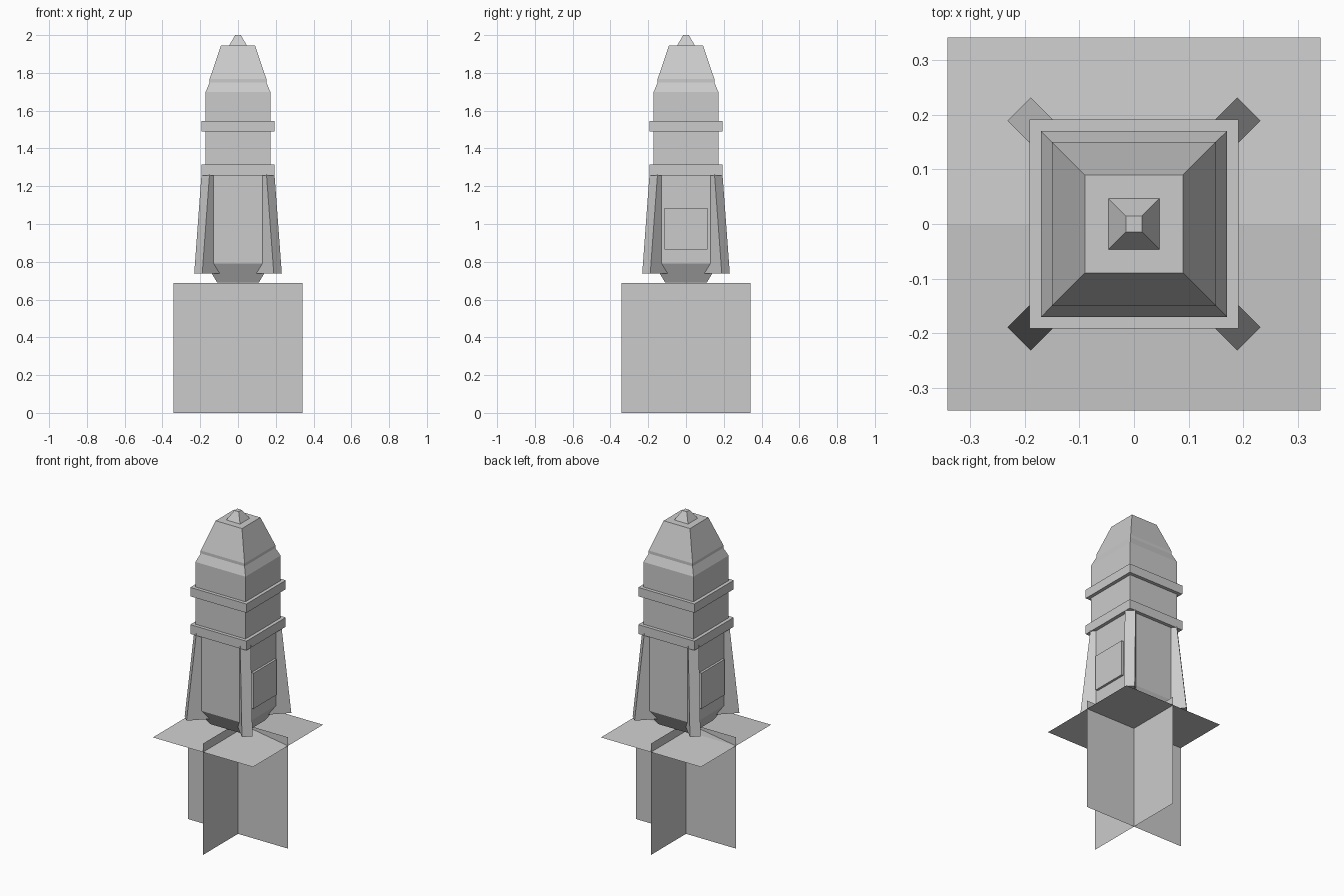
import bpy
import bmesh
from mathutils import Matrix, Vector

cube = bpy.data.objects.get("Cube")
if cube:
    bpy.data.objects.remove(cube, do_unlink=True)

grey = bpy.data.materials.new("plain_grey")
grey.use_nodes = True
grey.diffuse_color = (0.6, 0.6, 0.6, 1)
grey.node_tree.nodes["Principled BSDF"].inputs["Base Color"].default_value = grey.diffuse_color


def make_object(name, bm):
    mesh = bpy.data.meshes.new(name)
    bm.to_mesh(mesh)
    bm.free()
    mesh.materials.append(grey)
    obj = bpy.data.objects.new(name, mesh)
    bpy.context.collection.objects.link(obj)
    return obj


def square_loft(name, profile):
    """Closed square tower from (half width, height) pairs."""
    bm = bmesh.new()
    loops = [[bm.verts.new((sx * w, sy * w, z))
              for sx, sy in ((-1, -1), (1, -1), (1, 1), (-1, 1))] for w, z in profile]
    bm.faces.new(loops[0][::-1])
    bm.faces.new(loops[-1])
    for low, high in zip(loops, loops[1:]):
        for i in range(4):
            j = (i + 1) % 4
            bm.faces.new((low[i], low[j], high[j], high[i]))
    return make_object(name, bm)


def box(name, low, high):
    bm = bmesh.new()
    low, high = Vector(low), Vector(high)
    bmesh.ops.create_cube(bm, size=1)
    bmesh.ops.scale(bm, vec=high - low, verts=bm.verts)
    bmesh.ops.translate(bm, vec=(low + high) / 2, verts=bm.verts)
    return make_object(name, bm)


def sheet(name, *faces):
    bm = bmesh.new()
    for points in faces:
        bm.faces.new([bm.verts.new(p) for p in points])
    bmesh.ops.remove_doubles(bm, verts=bm.verts, dist=0.0001)
    return make_object(name, bm)


# Square rocket body with tapered base, stepped nose and small tip
square_loft("body", [(0.11, 0.69), (0.171, 0.79), (0.171, 1.70), (0.15, 1.75), (0.15, 1.768),
                     (0.09, 1.945), (0.047, 1.945), (0.015, 2.0)])

# Raised bands around the body
for name, bottom, top in (("lower_band", 1.258, 1.315), ("upper_band", 1.49, 1.545)):
    square_loft(name, [(0.192, bottom), (0.192, top)])

# Hatches on both sides
for name, sign in (("left_hatch", 1), ("right_hatch", -1)):
    inner, outer = sorted((sign * 0.16, sign * 0.185))
    box(name, (inner, -0.113, 0.865), (outer, 0.113, 1.085))

# Diagonal corner fins, slanting outward toward the bottom
for i, name in enumerate(("back_left", "back_right", "front_right", "front_left")):
    fin = box(name + "_fin", (0.1, -0.03, 0.737), (0.298, 0.03, 1.275))
    for v in fin.data.vertices:
        if v.co.x > 0.2 and v.co.z > 1:
            v.co.x = 0.242
    fin.data.transform(Matrix.Rotation(0.785398 + i * 1.570796, 4, "Z"))

# Crossed upright sheets below the rocket
R, TOP, RIM = 0.342, 0.688, 0.635
sheet("exhaust_sheet_wide", [(-R, 0, 0), (R, 0, 0), (R, 0, TOP), (-R, 0, TOP)])
sheet("exhaust_sheet_deep", [(0, -R, 0), (0, R, 0), (0, R, TOP), (0, -R, TOP)])

# Blast sheet, raised to a point in the middle
halves = [[(0, 0, TOP), (-s * R, 0, RIM), (-s * R, -s * R, RIM), (s * R, -s * R, RIM), (s * R, 0, RIM)]
          for s in (1, -1)]
sheet("blast_sheet", *halves)
